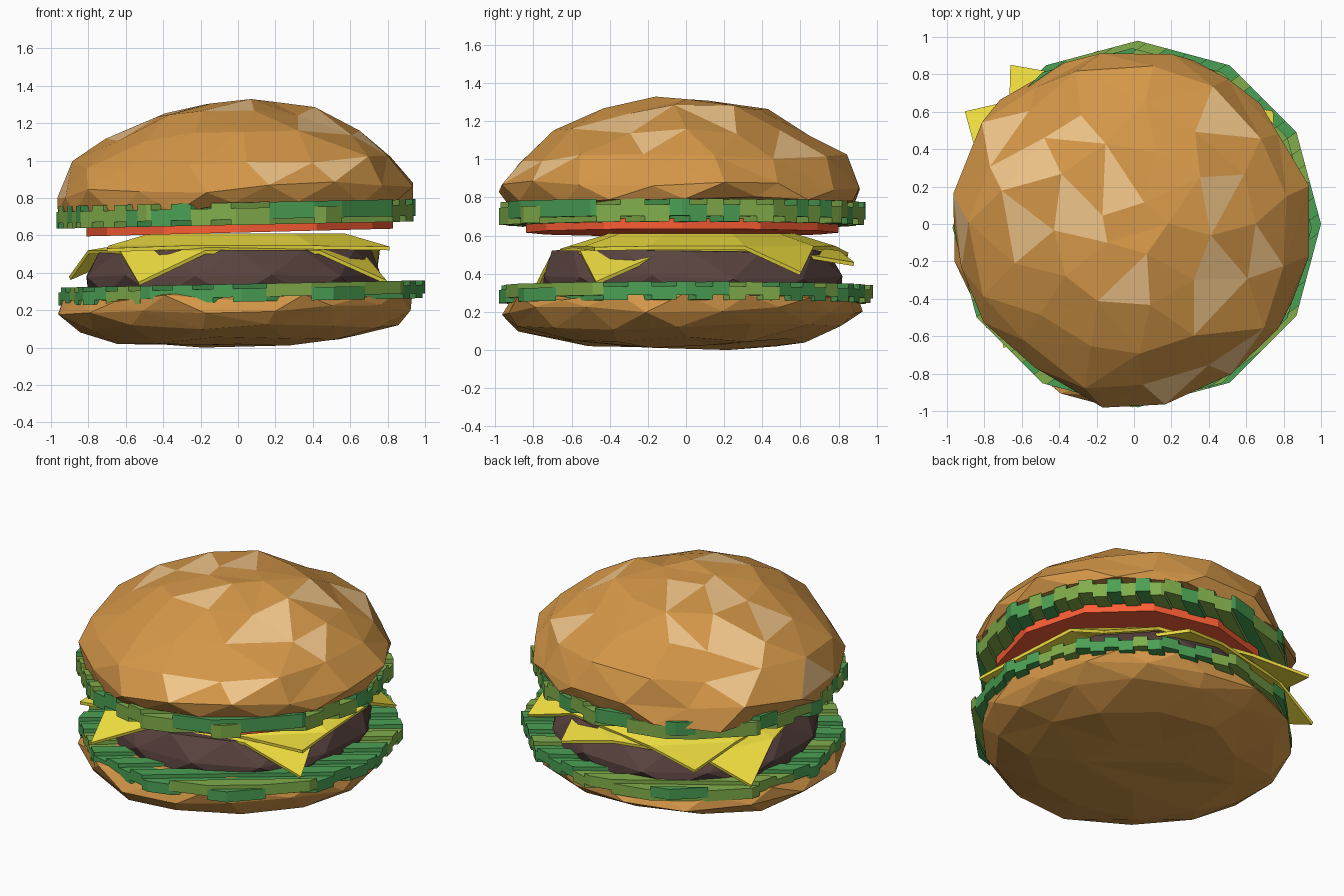
import bpy, bmesh, random
from math import sin, cos, pi, radians
from mathutils import Vector

if "Cube" in bpy.data.objects:
    bpy.data.objects.remove(bpy.data.objects["Cube"])

random.seed(11)


def mat(name, r, g, b):
    m = bpy.data.materials.new(name)
    m.diffuse_color = (r, g, b, 1)
    m.use_nodes = True
    m.node_tree.nodes["Principled BSDF"].inputs["Base Color"].default_value = m.diffuse_color
    return m


CRUST = mat("crust", 0.66, 0.31, 0.065)
PALE = mat("pale_crust", 0.88, 0.56, 0.25)
GREEN = mat("green", 0.07, 0.35, 0.09)
LIME = mat("light_green", 0.22, 0.42, 0.07)
RED = mat("red", 0.95, 0.11, 0.035)
YELLOW = mat("yellow", 0.92, 0.78, 0.055)
BROWN = mat("meat", 0.10, 0.056, 0.05)


def finish(bm, name, mats):
    bmesh.ops.recalc_face_normals(bm, faces=bm.faces)
    me = bpy.data.meshes.new(name)
    bm.to_mesh(me)
    bm.free()
    for m in mats:
        me.materials.append(m)
    ob = bpy.data.objects.new(name, me)
    bpy.context.collection.objects.link(ob)
    return ob


def lumpy(name, rings, centre, tilt, jitter, mats, pale=0.0):
    """Faceted round body: hull of (radius, height, sides) rings, then roughened."""
    bm = bmesh.new()
    for i, (r, z, n) in enumerate(rings):
        for k in range(n):
            a = pi + (k + 0.5 * (i % 2)) * 2 * pi / n
            bm.verts.new((r * cos(a), r * sin(a), z))
    res = bmesh.ops.convex_hull(bm, input=bm.verts)
    junk = {g for g in res["geom_interior"] + res["geom_unused"]
            if isinstance(g, bmesh.types.BMVert)}
    bmesh.ops.delete(bm, geom=list(junk), context='VERTS')
    bmesh.ops.triangulate(bm, faces=bm.faces)
    for v in bm.verts:
        v.co.x += centre[0] + random.uniform(-jitter, jitter)
        v.co.y += centre[1] + random.uniform(-jitter, jitter)
        v.co.z = max(0, v.co.z + tilt * v.co.x + random.uniform(-jitter, jitter) * 0.7)
    bm.normal_update()
    for f in bm.faces:
        if f.normal.z > 0.2 and random.random() < pale:
            f.material_index = 1
    return finish(bm, name, mats)


def disc(bm, r, n=12):
    return bm.faces.new([bm.verts.new((r * cos(k * 2 * pi / n), r * sin(k * 2 * pi / n), 0))
                         for k in range(n)])


def place(bm, centre, z, tilt):
    for v in bm.verts:
        v.co += Vector((centre[0], centre[1], z + tilt * v.co.x))


def thicken(bm, faces, h):
    up = bmesh.ops.extrude_face_region(bm, geom=faces, use_keep_orig=True)
    bmesh.ops.translate(bm, vec=(0, 0, h),
                        verts=[g for g in up["geom"] if isinstance(g, bmesh.types.BMVert)])


def lettuce(name, r, centre, z, thick, step, tilt):
    """Twelve-sided leaf cut into strips that step up and down."""
    bm = bmesh.new()
    disc(bm, r)
    w, a = 0.085, radians(35)
    nrm = Vector((-sin(a), cos(a), 0))
    for i in range(-12, 13):
        bmesh.ops.bisect_plane(bm, geom=bm.verts[:] + bm.edges[:] + bm.faces[:],
                               plane_co=nrm * (i * w), plane_no=nrm)
    bmesh.ops.split_edges(bm, edges=[e for e in bm.edges if len(e.link_faces) == 2])
    for f in bm.faces[:]:
        i = int((f.calc_center_median().dot(nrm) + 24 * w) // w)
        f.material_index = random.choice((0, 1))
        if i % 2:
            for v in f.verts:
                v.co.z += step
    thicken(bm, bm.faces[:], thick)
    place(bm, centre, z, tilt)
    return finish(bm, name, [GREEN, LIME])


def cheese(name, corners, top, edge):
    """Square slice: flat octagon, sagging border, four folded corners."""
    bm = bmesh.new()
    c = [Vector(p) for p in corners]
    mid = sum(c, Vector()) / 4
    inner, rim = [], []
    for i in range(4):
        for t in (0.27, 0.73):
            p = c[i].lerp(c[(i + 1) % 4], t)
            q = p.lerp(mid, 0.3)
            rim.append(bm.verts.new((p.x, p.y, edge)))
            inner.append(bm.verts.new((q.x, q.y, top)))
    bm.faces.new(inner)
    for i in range(8):
        bm.faces.new((rim[i - 1], rim[i], inner[i], inner[i - 1]))
    for i in range(4):
        bm.faces.new((rim[2 * i - 1], bm.verts.new(c[i]), rim[2 * i]))
    ob = finish(bm, name, [YELLOW])
    s = ob.modifiers.new("thickness", 'SOLIDIFY')
    s.thickness = 0.02
    s.offset = 0


# Buns
lumpy("bottom_bun", [(0.3, 0.015, 7), (0.63, 0.045, 11), (0.86, 0.11, 14), (0.945, 0.2, 16),
                     (0.93, 0.27, 16), (0.75, 0.31, 10)],
      (-0.01, -0.02), 0.015, 0.028, [CRUST, PALE])
lumpy("top_bun", [(0.93, 0.75, 16), (0.945, 0.85, 16), (0.86, 1.0, 15), (0.67, 1.14, 13),
                  (0.43, 1.25, 10), (0.18, 1.315, 5)],
      (-0.02, -0.02), 0.03, 0.042, [CRUST, PALE], 0.18)

# Lettuce leaves
lettuce("lower_lettuce", 0.98, (0.02, 0), 0.245, 0.07, 0.025, 0.02)
lettuce("upper_lettuce", 0.96, (-0.01, -0.02), 0.655, 0.09, 0.03, 0.02)

# Patty
lumpy("patty", [(0.79, 0.28, 12), (0.81, 0.38, 12), (0.73, 0.515, 12)],
      (-0.02, 0.03), 0.0, 0.015, [BROWN])

# Cheese slices
cheese("lower_cheese", [(-0.53, -0.78, 0.34), (0.79, -0.47, 0.35),
                        (0.3, 0.88, 0.45), (-0.9, 0.6, 0.37)], 0.545, 0.51)
cheese("upper_cheese", [(-0.7, -0.66, 0.52), (0.81, -0.48, 0.53),
                        (0.74, 0.6, 0.4), (-0.66, 0.85, 0.5)], 0.6, 0.535)

# Tomato slice
bm = bmesh.new()
thicken(bm, [disc(bm, 0.82)], 0.055)
place(bm, (0.01, -0.02), 0.615, 0.025)
finish(bm, "tomato", [RED])
